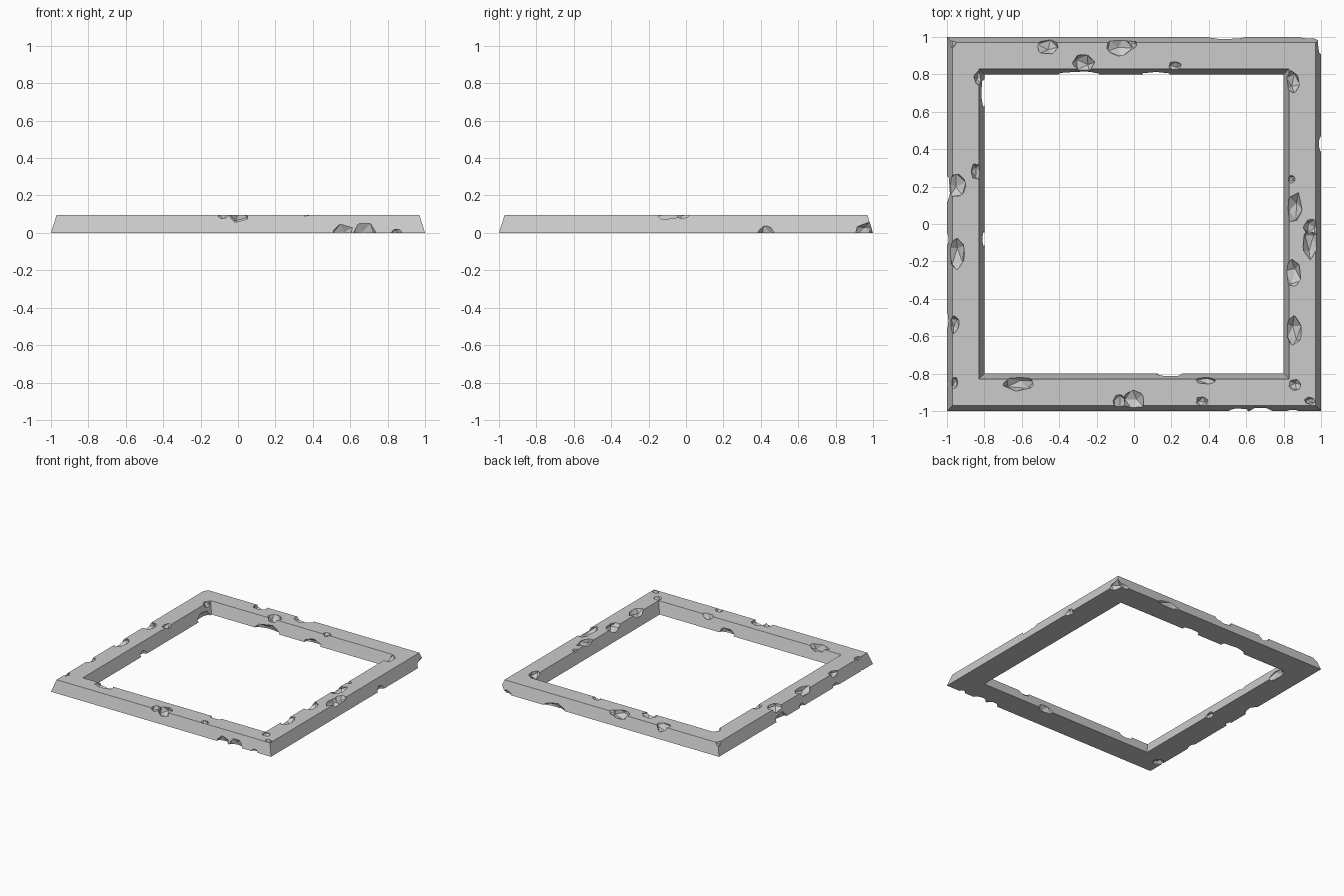
import bpy
import bmesh
import random
from mathutils import Euler, Vector

random.seed(7)
H = 0.095

cube = bpy.data.objects.get("Cube")
if cube:
    bpy.data.objects.remove(cube)


def mesh_object(name, bm):
    mesh = bpy.data.meshes.new(name)
    bm.to_mesh(mesh)
    bm.free()
    obj = bpy.data.objects.new(name, mesh)
    bpy.context.collection.objects.link(obj)
    return obj


# Square frame: a sloped-sided profile swept round four mitred corners
def build_frame():
    bm = bmesh.new()
    profile = [(1, 0), (0.97, H), (0.83, H), (0.8, 0)]
    corners = [(1, 1), (-1, 1), (-1, -1), (1, -1)]
    rings = [[bm.verts.new((sx * r, sy * r, z)) for r, z in profile]
             for sx, sy in corners]
    for i, ring in enumerate(rings):
        following = rings[(i + 1) % 4]
        for j in range(4):
            k = (j + 1) % 4
            bm.faces.new((ring[j], following[j], following[k], ring[k]))
    bmesh.ops.recalc_face_normals(bm, faces=bm.faces)
    return mesh_object("stone_frame", bm)


# Angular pebble that carves one chip, fitted to the given half sizes
def add_pebble(bm, centre, half):
    verts = bmesh.ops.create_icosphere(bm, subdivisions=1, radius=1)["verts"]
    spin = Euler([random.uniform(0, 6) for _ in range(3)]).to_matrix()
    for v in verts:
        v.co = spin @ v.co * random.uniform(0.85, 1.12)
    low = [min(v.co[a] for v in verts) for a in range(3)]
    high = [max(v.co[a] for v in verts) for a in range(3)]
    for v in verts:
        v.co = Vector([centre[a] + half[a] * 1.04 *
                       (2 * (v.co[a] - low[a]) / (high[a] - low[a]) - 1)
                       for a in range(3)])


# Chips in the upper edges: x, y, half width, half length
back_top = [(-.98, .97, .03, .03), (-.46, .95, .055, .04),
            (-.08, .95, .07, .055), (-.02, .965, .035, .03),
            (-.27, .86, .06, .045), (.22, .845, .033, .022)]
left_top = [(-.83, .78, .027, .035), (-.845, .28, .025, .04),
            (-.95, .21, .05, .06), (-.95, -.16, .042, .085),
            (-.96, -.54, .027, .05), (-.96, -.85, .018, .03)]
front_top = [(-.62, -.85, .085, .042), (.385, -.835, .05, .022),
             (-.08, -.95, .035, .035), (0, -.94, .05, .055),
             (.365, -.95, .03, .025), (.86, -.86, .03, .03),
             (.94, -.945, .03, .02)]
right_top = [(.85, -.57, .043, .08), (.85, -.26, .043, .075),
             (.855, .09, .045, .075), (.84, .24, .02, .022),
             (.85, .76, .035, .06), (.945, -.1, .04, .09),
             (.945, -.02, .04, .045)]

# Chips in the lower edges: x, y, half width, half length, height
low_chips = [(.56, -1, .05, .035, .045), (.68, -1, .06, .035, .055),
             (.85, -1, .03, .025, .022), (1, .43, .03, .045, .04),
             (.98, .96, .035, .06, .055), (.5, 1, .11, .025, .04),
             (.93, 1, .04, .02, .03), (-1, .19, .035, .07, .05),
             (-1, -.08, .02, .03, .03), (-.96, -.86, .045, .045, .025),
             (-1, -.52, .015, .04, .03),
             (-.3, .81, .11, .03, .05), (.12, .81, .08, .025, .04),
             (-.81, .71, .025, .09, .05), (-.81, -.08, .025, .04, .035),
             (.19, -.81, .065, .025, .04)]

chips = bmesh.new()
for x, y, w, l in back_top + left_top + front_top + right_top:
    depth = min(0.05, 0.9 * max(w, l))
    add_pebble(chips, (x, y, H), (w, l, depth))
for x, y, w, l, h in low_chips:
    add_pebble(chips, (x, y, 0), (w, l, h))
cutter = mesh_object("chip_cutter", chips)
cutter.hide_render = True

# Carve the chips, then discard the cutter
frame = build_frame()
carve = frame.modifiers.new("Chips", "BOOLEAN")
carve.operation = "DIFFERENCE"
carve.solver = "EXACT"
carve.use_self = True
carve.object = cutter
bpy.context.view_layer.objects.active = frame
frame.select_set(True)
bpy.ops.object.modifier_apply(modifier=carve.name)
bpy.data.objects.remove(cutter)
